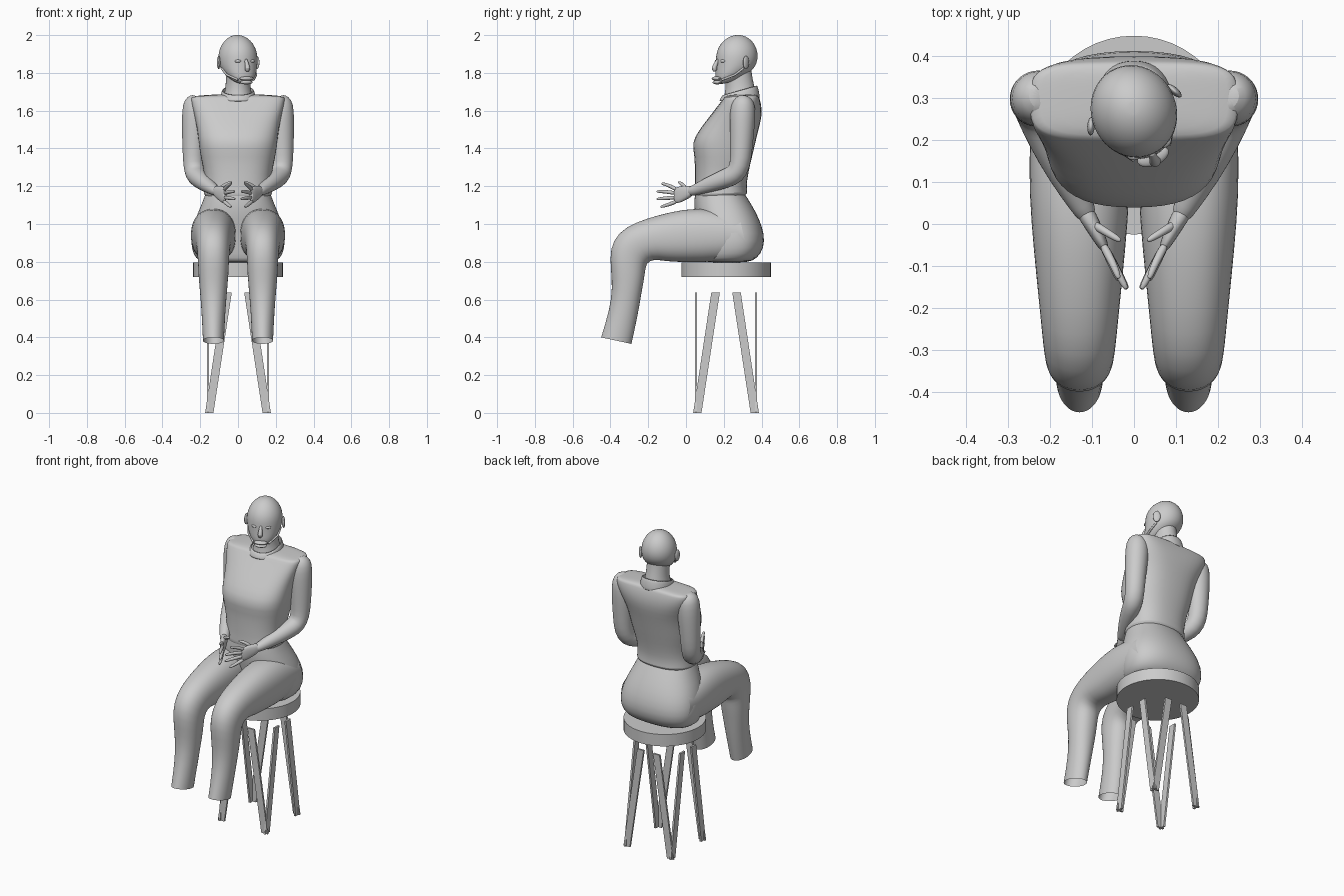
import bpy, bmesh, math
from mathutils import Vector, Matrix

V = Vector
N = 24


def spow(c, e):
    return math.copysign(abs(c) ** e, c)


def make(name, bm, mirror=False, subsurf=0, thick=0, angle=50):
    bmesh.ops.recalc_face_normals(bm, faces=bm.faces)
    me = bpy.data.meshes.new(name)
    bm.to_mesh(me)
    bm.free()
    ob = bpy.data.objects.new(name, me)
    bpy.context.collection.objects.link(ob)
    bpy.ops.object.select_all(action='DESELECT')
    ob.select_set(True)
    bpy.context.view_layer.objects.active = ob
    bpy.ops.object.shade_smooth_by_angle(angle=math.radians(angle))
    if mirror:
        m = ob.modifiers.new("mirror", 'MIRROR')
        m.use_mirror_merge = False
    if thick:
        ob.modifiers.new("thickness", 'SOLIDIFY').thickness = thick
    if subsurf:
        s = ob.modifiers.new("smooth", 'SUBSURF')
        s.levels = s.render_levels = subsurf
    return ob


def skin(rings, caps, n=N):
    """Bridge rings given as (centre, u axis, v axis, superellipse power)."""
    bm = bmesh.new()
    loops = []
    for c, u, v, p in rings:
        loop = []
        for i in range(n):
            a = 2 * math.pi * i / n
            loop.append(bm.verts.new(c + u * spow(math.cos(a), 2 / p) + v * spow(math.sin(a), 2 / p)))
        loops.append(loop)
    for l0, l1 in zip(loops, loops[1:]):
        for i in range(n):
            j = (i + 1) % n
            bm.faces.new((l0[i], l0[j], l1[j], l1[i]))
    for k in (0, 1):
        if caps[k]:
            l = loops[-k]
            mid = bm.verts.new(sum((x.co for x in l), V()) / n)
            for i in range(n):
                bm.faces.new((l[i], l[(i + 1) % n], mid))
    return bm


def loft(rows, caps=(0, 0), cx=0):
    """Rows: half width, front y, front z, back y, back z, power."""
    rings = []
    for hw, ya, za, yb, zb, p in rows:
        a, b = V((cx, ya, za)), V((cx, yb, zb))
        rings.append(((a + b) / 2, V((hw, 0, 0)), (a - b) / 2, p))
    return skin(rings, caps)


def tube(rows, caps=(1, 1), n=12, flat=1.0):
    """Rows: x, y, z, radius along a path."""
    pts = [V(r[:3]) for r in rows]
    rings = []
    for i, r in enumerate(rows):
        t = (pts[min(i + 1, len(pts) - 1)] - pts[max(i - 1, 0)]).normalized()
        u = V((1, 0, 0))
        u = (u - t * u.dot(t)).normalized()
        rings.append((pts[i], u * r[3] * flat, t.cross(u) * r[3], 2))
    return skin(rings, caps, n)


# stool seat
bm = bmesh.new()
bmesh.ops.create_cone(bm, cap_ends=True, segments=48, radius1=.237, radius2=.237, depth=.075,
                      matrix=Matrix.Translation((0, .212, .758)))
make("stool_seat", bm)

# stool legs: two thin leaning plates meeting at each corner
bm = bmesh.new()
for quarter in range(4):
    rot = Matrix.Translation((0, .212, 0)) @ Matrix.Rotation(quarter * math.pi / 2, 4, 'Z')
    for s in (-1, 1):
        vs = [bm.verts.new(rot @ V((s * x, y, z))) for y in (-.165, -.153)
              for x, z in ((.13, 0), (.174, 0), (.078, .637), (.033, .637))]
        for f in ((0, 1, 2, 3), (4, 5, 6, 7), (0, 1, 5, 4), (1, 2, 6, 5), (2, 3, 7, 6), (3, 0, 4, 7)):
            bm.faces.new([vs[i] for i in f])
make("stool_legs", bm)

# bodice with square shoulders and a rolled hem
make("bodice", loft([
    (.172, .05, 1.14, .318, 1.155, 2.4), (.184, .042, 1.155, .328, 1.165, 2.4),
    (.176, .046, 1.18, .32, 1.195, 2.4), (.178, .046, 1.26, .33, 1.27, 2.4),
    (.20, .046, 1.36, .352, 1.36, 2.5), (.21, .028, 1.43, .368, 1.43, 2.6),
    (.217, .07, 1.5, .385, 1.5, 2.6), (.232, .125, 1.57, .403, 1.57, 2.9),
    (.25, .175, 1.635, .40, 1.63, 3.5), (.252, .20, 1.668, .388, 1.67, 4),
    (.245, .205, 1.676, .384, 1.678, 4), (.12, .24, 1.685, .365, 1.688, 3)], (0, 1)), subsurf=1)

# collar and neck
make("collar", loft([(.098, .175, 1.65, .392, 1.665, 2.2), (.092, .182, 1.668, .388, 1.70, 2.2),
                     (.084, .195, 1.685, .378, 1.735, 2.2)]), subsurf=1, thick=.006)
make("neck", loft([(.082, .195, 1.65, .375, 1.67, 2), (.068, .208, 1.70, .365, 1.72, 2),
                   (.064, .21, 1.75, .352, 1.77, 2), (.064, .20, 1.80, .345, 1.83, 2)]), subsurf=1)

# pelvis
make("pelvis", loft([
    (.172, .048, 1.17, .312, 1.16, 2.3), (.195, .04, 1.10, .35, 1.10, 2.3),
    (.228, .05, 1.03, .388, 1.03, 2.3), (.25, .07, .95, .416, .95, 2.4),
    (.25, .08, .87, .415, .87, 2.5), (.225, .09, .815, .375, .815, 2.5),
    (.19, .1, .797, .33, .797, 2.5)], (0, 1)), subsurf=1)

# thighs and shins, cut open at the ankles
make("legs", loft([
    (.11, .28, 1.05, .33, .83, 2.2), (.124, .13, 1.085, .17, .797, 2.3),
    (.116, -.01, 1.08, .01, .797, 2.3), (.104, -.14, 1.05, -.10, .80, 2.3),
    (.094, -.27, 1.01, -.175, .815, 2.2), (.087, -.36, .955, -.21, .79, 2.2),
    (.083, -.405, .87, -.215, .755, 2.2), (.08, -.398, .76, -.222, .705, 2.2),
    (.072, -.39, .66, -.238, .62, 2.1), (.063, -.404, .55, -.254, .52, 2),
    (.056, -.45, .40, -.288, .365, 2)], cx=.13), mirror=True, subsurf=1)

# arms
make("arms", tube([
    (.22, .305, 1.675, .03), (.228, .303, 1.655, .058), (.228, .30, 1.60, .07),
    (.232, .297, 1.5, .066), (.235, .292, 1.4, .06), (.235, .287, 1.31, .056),
    (.225, .262, 1.262, .056), (.205, .21, 1.24, .052), (.165, .12, 1.208, .042),
    (.12, .035, 1.175, .027), (.11, .02, 1.172, .025)], n=18), mirror=True, subsurf=1)

# palms
d = V((.88, -.47, 0))
make("palms", skin([(V(c), d * w, V((0, 0, h)), 2.4) for c, w, h in (
    ((.12, .035, 1.175), .023, .027), ((.1, .0, 1.165), .02, .038),
    ((.082, -.035, 1.155), .016, .045), ((.068, -.062, 1.15), .011, .042))], (1, 1), 16),
    mirror=True, subsurf=1)

# fingers and thumb: knuckle, joint, tip
digits = {
    "thumb": ((.098, .0, 1.185), (.065, -.02, 1.212), (.032, -.04, 1.222)),
    "index_finger": ((.074, -.05, 1.182), (.052, -.09, 1.205), (.036, -.13, 1.215)),
    "middle_finger": ((.07, -.055, 1.163), (.042, -.11, 1.172), (.018, -.155, 1.172)),
    "ring_finger": ((.07, -.055, 1.14), (.042, -.108, 1.137), (.016, -.155, 1.132)),
    "little_finger": ((.074, -.05, 1.12), (.055, -.09, 1.103), (.036, -.135, 1.09))}
for name, (a, b, c) in digits.items():
    end = V(c) - (V(c) - V(b)).normalized() * .007
    make(name + "s", tube([(*a, .012), (*b, .0105), (*end, .0085), (*c, .004)], n=8),
         mirror=True, subsurf=1)

# head parts are modelled facing forward, then turned to one side
turn = Matrix.Translation((0, .268, 0)) @ Matrix.Rotation(math.radians(23), 4, 'Z')


def head_part(name, bm, **kw):
    bmesh.ops.transform(bm, matrix=turn, verts=bm.verts)
    return make(name, bm, **kw)


def ball(bm, loc, size, tilt=0):
    m = Matrix.Translation(loc) @ Matrix.Rotation(tilt, 4, 'Z') @ Matrix.Diagonal((*size, 1))
    bmesh.ops.create_uvsphere(bm, u_segments=16, v_segments=10, radius=1, matrix=m)


head_part("head", loft([
    (.018, -.012, 2.0, .028, 2.0, 2), (.05, -.05, 1.988, .064, 1.988, 2),
    (.083, -.088, 1.955, .098, 1.955, 2), (.102, -.11, 1.91, .115, 1.91, 2),
    (.104, -.112, 1.865, .114, 1.865, 2), (.096, -.113, 1.82, .095, 1.825, 2.1),
    (.08, -.117, 1.785, .06, 1.80, 2.2), (.062, -.112, 1.755, .02, 1.775, 2.2),
    (.036, -.098, 1.737, -.02, 1.76, 2)], (1, 1)), subsurf=1)

bm = bmesh.new()
ball(bm, (0, -.116, 1.77), (.04, .022, .011))
ball(bm, (0, -.112, 1.75), (.036, .022, .011))
head_part("lips", bm)

head_part("nose", tube([(0, -.106, 1.872, .008), (0, -.121, 1.845, .011), (0, -.132, 1.824, .016),
                        (0, -.122, 1.81, .012)], n=12), subsurf=1)

bm = bmesh.new()
for s in (-1, 1):
    ball(bm, (s * .04, -.095, 1.862), (.018, .013, .009), s * .35)
head_part("eyes", bm)

bm = bmesh.new()
for s in (-1, 1):
    ball(bm, (s * .108, .008, 1.855), (.009, .022, .036), s * .45)
head_part("ears", bm)

# jaw strips running from the ears to the mouth
for s, side in ((-1, "right"), (1, "left")):
    head_part(side + "_jaw_strip", tube([(s * .094, .0, 1.825, .006), (s * .085, -.045, 1.79, .006),
                                         (s * .045, -.105, 1.763, .006)], n=8))
